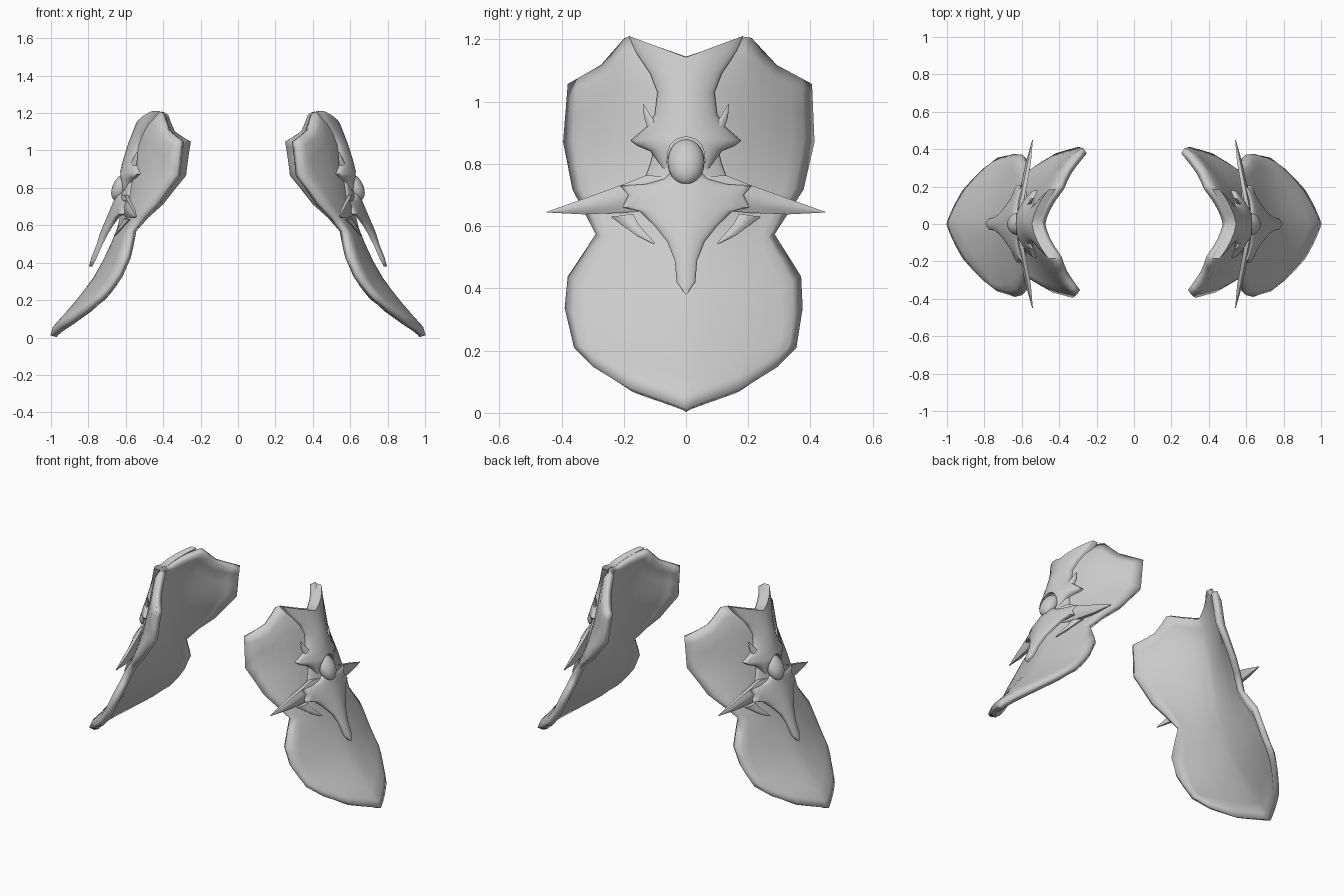
import bpy, bmesh, math

if "Cube" in bpy.data.objects:
    bpy.data.objects.remove(bpy.data.objects["Cube"])


def lerp_table(table, t):
    """Piecewise linear lookup in a list of (key, value)."""
    if t <= table[0][0]:
        return table[0][1]
    for (a, p), (b, q) in zip(table, table[1:]):
        if t <= b:
            return p + (q - p) * (t - a) / (b - a)
    return table[-1][1]


RIDGE = [(0.012, 1.025), (0.07, 0.98), (0.15, 0.905), (0.3, 0.785), (0.45, 0.70),
         (0.6, 0.64), (0.9, 0.58), (1.05, 0.547), (1.145, 0.525), (1.21, 0.51)]
CURVE = [(0.0, 0.12), (0.2, 0.13), (0.44, 0.10), (0.57, 0.11), (0.7, 0.185),
         (0.87, 0.255), (1.06, 0.247), (1.21, 0.27)]


def surface(y, z):
    """Outer x of the shield at (y, z)."""
    bend = (abs(y) / 0.4) ** 1.65 * lerp_table(CURVE, z)
    return lerp_table(RIDGE, z) - bend * (1.0 if y > 0 else 0.95)


grey = bpy.data.materials.new("grey")
grey.diffuse_color = (0.6, 0.6, 0.6, 1)
grey.use_nodes = True
grey.node_tree.nodes["Principled BSDF"].inputs["Base Color"].default_value = grey.diffuse_color


def finish(obj, mirror_y, thickness, angle):
    """Mirror, thicken and smooth a part."""
    obj.data.materials.append(grey)
    m = obj.modifiers.new("mirror", 'MIRROR')
    m.use_axis = (True, mirror_y, False)
    if thickness:
        s = obj.modifiers.new("thick", 'SOLIDIFY')
        s.thickness = thickness
        s.offset = -1
    bpy.ops.object.select_all(action='DESELECT')
    obj.select_set(True)
    bpy.context.view_layer.objects.active = obj
    bpy.ops.object.convert(target='MESH')
    bpy.ops.object.shade_smooth_by_angle(angle=math.radians(angle))


def new_object(name, points, faces):
    mesh = bpy.data.meshes.new(name)
    mesh.from_pydata(points, [], faces)
    obj = bpy.data.objects.new(name, mesh)
    bpy.context.collection.objects.link(obj)
    return obj


# Shield: pinched waist, notched top, pointed bottom, rounded rim
WIDTH_POS = [(0, .355), (.15, .375), (.27, .37), (.43, .285), (.6, .378), (.78, .413), (1, .405)]
WIDTH_NEG = [(0, .36), (.15, .39), (.27, .38), (.43, .29), (.6, .365), (.78, .395), (1, .38)]
TOP = [(0, 1.145), (.47, 1.208), (.52, 1.205), (.72, 1.118), (1, 1.057)]
BOTTOM = [(0, .012), (.53, .082), (.83, .148), (1, .21)]
half = [0.05, 0.12, 0.22, 0.34, 0.47, 0.52, 0.62, 0.72, 0.83, 0.92, 1.0]
cols = [-u for u in reversed(half)] + [0] + half
levels = [0, .04, .09, .15, .21, .27, .35, .43, .51, .6, .69, .78, .87, .95, 1]
points, faces, n = [], [], len(cols)
for v in levels:
    for u in cols:
        y = u * lerp_table(WIDTH_POS if u > 0 else WIDTH_NEG, v)
        low, high = lerp_table(BOTTOM, abs(u)), lerp_table(TOP, abs(u))
        z = low + (high - low) * v
        rim = 0.022 if abs(u) == 1 or v in (0, 1) else 0
        points.append((surface(y, z) - rim, y, z))
for i in range(len(levels) - 1):
    for j in range(n - 1):
        a, b = i * n + j, (i + 1) * n + j
        faces.append((a, a + 1, b + 1, b))
finish(new_object("shield", points, faces), False, 0.035, 110)


def ornament(name, spans, base, height, central, thickness=0.04):
    """Domed solid strip; each span runs from a start (y, z) to an edge (y, z)."""
    points, faces, steps = [], [], 7
    for (y0, z0), (y1, z1) in spans:
        taper = min(1, math.hypot(y1 - y0, z1 - z0) / 0.06)
        rise = taper * (height(z0) if callable(height) else height)
        depth = thickness if central else thickness * (0.15 + 0.85 * taper)
        front, back = [], []
        for k in range(steps):
            u = math.sin(k / (steps - 1) * math.pi / 2) if central else k / (steps - 1)
            y, z = y0 + (y1 - y0) * u, z0 + (z1 - z0) * u
            dome = math.sqrt(max(0, 1 - u * u)) if central else math.sin(math.pi * u)
            x = base(y, z)
            front.append((x + rise * dome, y, z))
            back.append((x - depth, y, z))
        points += front + back[::-1]
    n = steps * 2
    for i in range(len(spans) - 1):
        open_side = spans[i][0][0] == 0 and spans[i + 1][0][0] == 0
        for j in range(n - 1 if open_side else n):
            a, b, k = i * n, (i + 1) * n, (j + 1) % n
            faces.append((a + j, b + j, b + k, a + k))
    # end caps
    last = (len(spans) - 1) * n
    for j in range(steps - 1):
        faces.append((j, j + 1, n - 2 - j, n - 1 - j))
        faces.append((last + j, last + n - 1 - j, last + n - 2 - j, last + j + 1))
    obj = new_object(name, points, faces)
    bm = bmesh.new()
    bm.from_mesh(obj.data)
    bmesh.ops.recalc_face_normals(bm, faces=bm.faces)
    bm.to_mesh(obj.data)
    bm.free()
    finish(obj, True, 0, 50)


# Horned bracket arching over the gem
ornament("upper_bracket", [
    ((0, 1.143), (.185, 1.212)), ((0, 1.13), (.165, 1.165)), ((0, 1.09), (.115, 1.09)),
    ((0, 1.03), (.092, 1.03)), ((0, .96), (.10, .96)), ((0, .925), (.125, .92)),
    ((0, .888), (.178, .875)), ((.03, .88), (.155, .858)), ((.05, .862), (.115, .842)),
    ((.059, .835), (.09, .805)), ((.062, .79), (.07, .772))],
    lambda y, z: surface(y * 0.9, z) + 0.008,
    lambda z: lerp_table([(0.9, 0.04), (1.0, 0.035), (1.145, 0.012)], z), True, 0.035)

# Low collar behind the gem
ornament("collar", [
    ((0, .90), (.10, .86)), ((0, .80), (.115, .80)), ((0, .73), (.13, .758)),
    ((0, .66), (.19, .665))],
    lambda y, z: surface(y, z) + 0.008, 0.016, True, 0.03)


# Barbed lower ornament with a tail standing off the shield
def tail_x(y, z):
    return 0.645 + (0.73 - z) * 0.425 - 0.13 * (abs(y) / 0.4) ** 1.4


ornament("lower_barb", [
    ((0, .79), (.045, .775)), ((0, .765), (.07, .752)), ((0, .74), (.13, .735)),
    ((0, .72), (.212, .73)), ((0, .70), (.185, .70)), ((0, .67), (.205, .66)),
    ((0, .64), (.15, .648)), ((0, .60), (.10, .60)), ((0, .56), (.06, .55)),
    ((0, .50), (.036, .49)), ((0, .43), (.03, .42)), ((0, .38), (.006, .385))],
    tail_x, 0.02, True, 0.015)

# Straight pointed side blades
ornament("side_blade", [
    ((.05, .67), (.05, .76)), ((.13, .65), (.13, .763)), ((.20, .643), (.20, .735)),
    ((.33, .638), (.33, .688)), ((.448, .644), (.448, .646))],
    lambda y, z: 0.608 - (y - 0.13) * 0.2, 0.012, False, 0.02)

# Hooked blades below
ornament("hook_blade", [
    ((.17, .64), (.24, .63)), ((.155, .61), (.20, .60)), ((.13, .58), (.16, .57)),
    ((.10, .547), (.104, .543))],
    lambda y, z: surface(y, z) + 0.012, 0.012, False, 0.02)

# Small thorns beside the bracket
ornament("thorn", [
    ((.136, .992), (.138, .992)), ((.113, .955), (.135, .95)), ((.09, .92), (.125, .92))],
    lambda y, z: surface(y, z) + 0.025, 0.01, False, 0.03)

# Oval gem
bpy.ops.mesh.primitive_uv_sphere_add(segments=24, ring_count=14, radius=1)
gem = bpy.context.object
gem.name = "gem"
for vert in gem.data.vertices:
    x, y, z = vert.co
    vert.co = (0.622 + 0.05 * x - 0.025 * z, 0.059 * y, 0.806 + 0.074 * z)
finish(gem, False, 0, 50)
